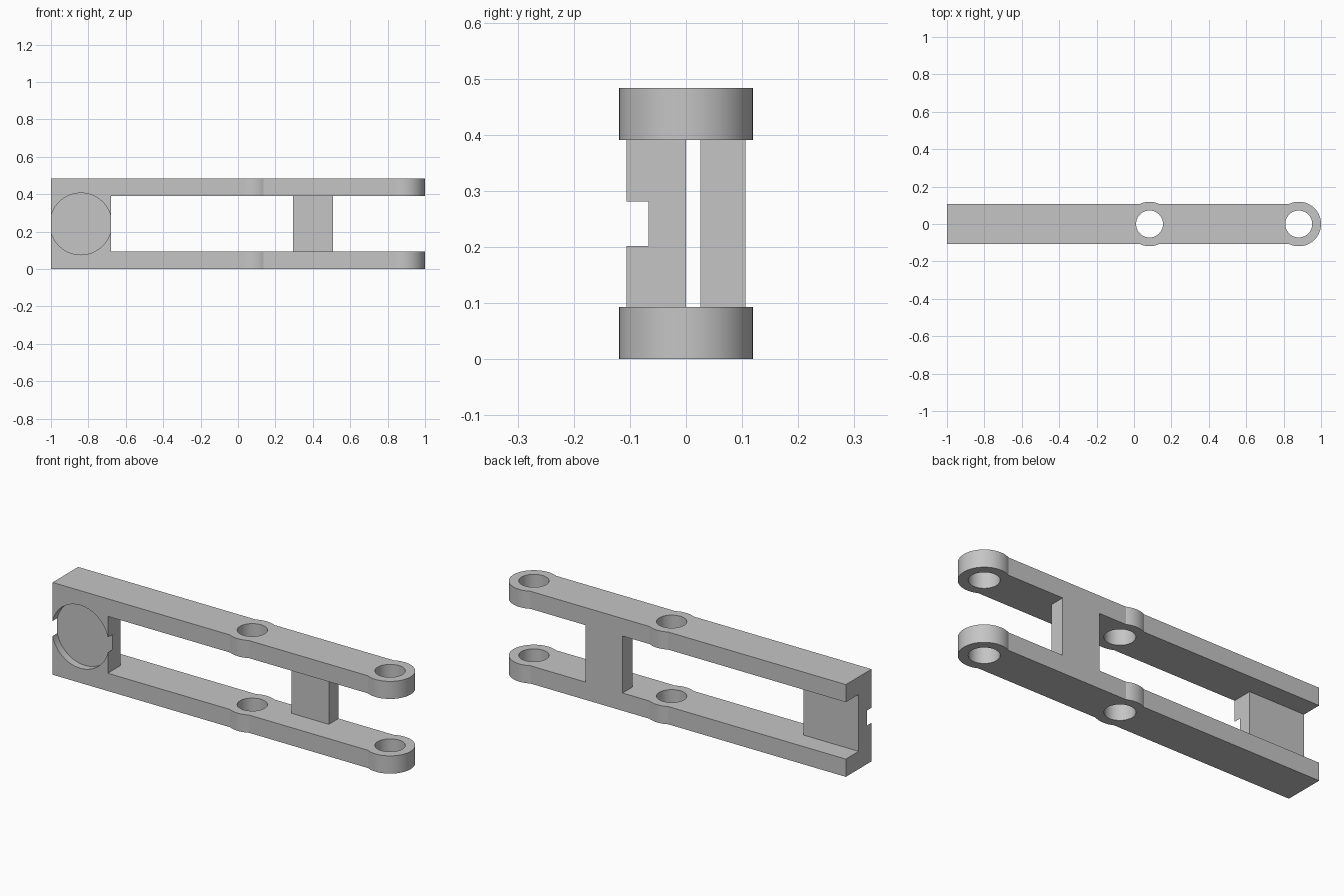
import bpy, bmesh, math
from mathutils import Matrix, Vector

cube = bpy.data.objects.get("Cube")
if cube:
    bpy.data.objects.remove(cube)

# Main dimensions
HEIGHT, LOW, HIGH = 0.483, 0.093, 0.391
HALF_W, BOSS_R, HOLE_R = 0.106, 0.119, 0.072
BOSSES = (0.083, 0.881)
END_X, WEB_X0, WEB_X1 = -0.68, 0.293, 0.508

grey = bpy.data.materials.new("plain grey")
grey.use_nodes = True
grey.diffuse_color = (0.56, 0.56, 0.56, 1)
grey.node_tree.nodes["Principled BSDF"].inputs["Base Color"].default_value = grey.diffuse_color


def make(name, bm):
    bmesh.ops.recalc_face_normals(bm, faces=bm.faces)
    mesh = bpy.data.meshes.new(name)
    bm.to_mesh(mesh)
    bm.free()
    mesh.materials.append(grey)
    obj = bpy.data.objects.new(name, mesh)
    bpy.context.collection.objects.link(obj)
    return obj


def box(name, x, y, z):
    bm = bmesh.new()
    lo, hi = Vector((x[0], y[0], z[0])), Vector((x[1], y[1], z[1]))
    bmesh.ops.create_cube(bm, size=1, matrix=Matrix.Translation((lo + hi) / 2)
                          @ Matrix.Diagonal((*(hi - lo), 1)))
    return make(name, bm)


def cylinder(name, centre, radius, depth, turn=0):
    bm = bmesh.new()
    bmesh.ops.create_cone(bm, cap_ends=True, segments=64, radius1=radius, radius2=radius, depth=depth,
                          matrix=Matrix.Translation(centre) @ Matrix.Rotation(turn, 4, "X"))
    return make(name, bm)


def arc(cx, start, end, steps):
    return [(cx + BOSS_R * math.cos(a), BOSS_R * math.sin(a))
            for a in (start + (end - start) * i / steps for i in range(steps + 1))]


# Full-height slab: straight bar that swells around the two pivots
meet = math.asin(HALF_W / BOSS_R)
mid, tip = BOSSES
outline = [(-1, -HALF_W)]
outline += arc(mid, -math.pi + meet, -meet, 12)
outline += arc(tip, -math.pi + meet, math.pi - meet, 48)
outline += arc(mid, meet, math.pi - meet, 12)
outline += [(-1, HALF_W)]
bm = bmesh.new()
face = bm.faces.new([bm.verts.new((x, y, 0)) for x, y in outline])
extruded = bmesh.ops.extrude_face_region(bm, geom=[face])["geom"]
bmesh.ops.translate(bm, vec=(0, 0, HEIGHT),
                    verts=[v for v in extruded if isinstance(v, bmesh.types.BMVert)])
frame = make("link_frame", bm)

# Openings between the arms, recesses, pivot holes and round front pocket
gap, wide = (LOW, HIGH), (-0.3, 0.3)
cutters = [
    box("middle_window", (END_X, WEB_X0), wide, gap),
    box("fork_opening", (WEB_X1, 1.2), wide, gap),
    box("rear_end_recess", (-1.2, -0.5), (0, 0.3), gap),
    box("front_web_recess", (0.2, 0.6), (-0.3, 0.026), gap),
    cylinder("round_pocket", (-0.84, -0.167, HEIGHT / 2), 0.165, 0.2, math.pi / 2),
]
cutters += [cylinder("pivot_hole", (x, 0, HEIGHT / 2), HOLE_R, 1) for x in BOSSES]

for cutter in cutters:
    cutter.hide_render = True
    cut = frame.modifiers.new(cutter.name, "BOOLEAN")
    cut.operation, cut.solver, cut.object = "DIFFERENCE", "EXACT", cutter

# Bake the cuts and drop the cutters
bpy.context.view_layer.update()
baked = bpy.data.meshes.new_from_object(frame.evaluated_get(bpy.context.evaluated_depsgraph_get()))
frame.modifiers.clear()
frame.data = baked
for cutter in cutters:
    bpy.data.objects.remove(cutter)

bpy.ops.object.select_all(action="DESELECT")
frame.select_set(True)
bpy.context.view_layer.objects.active = frame
bpy.ops.object.shade_smooth_by_angle(angle=math.radians(20))
